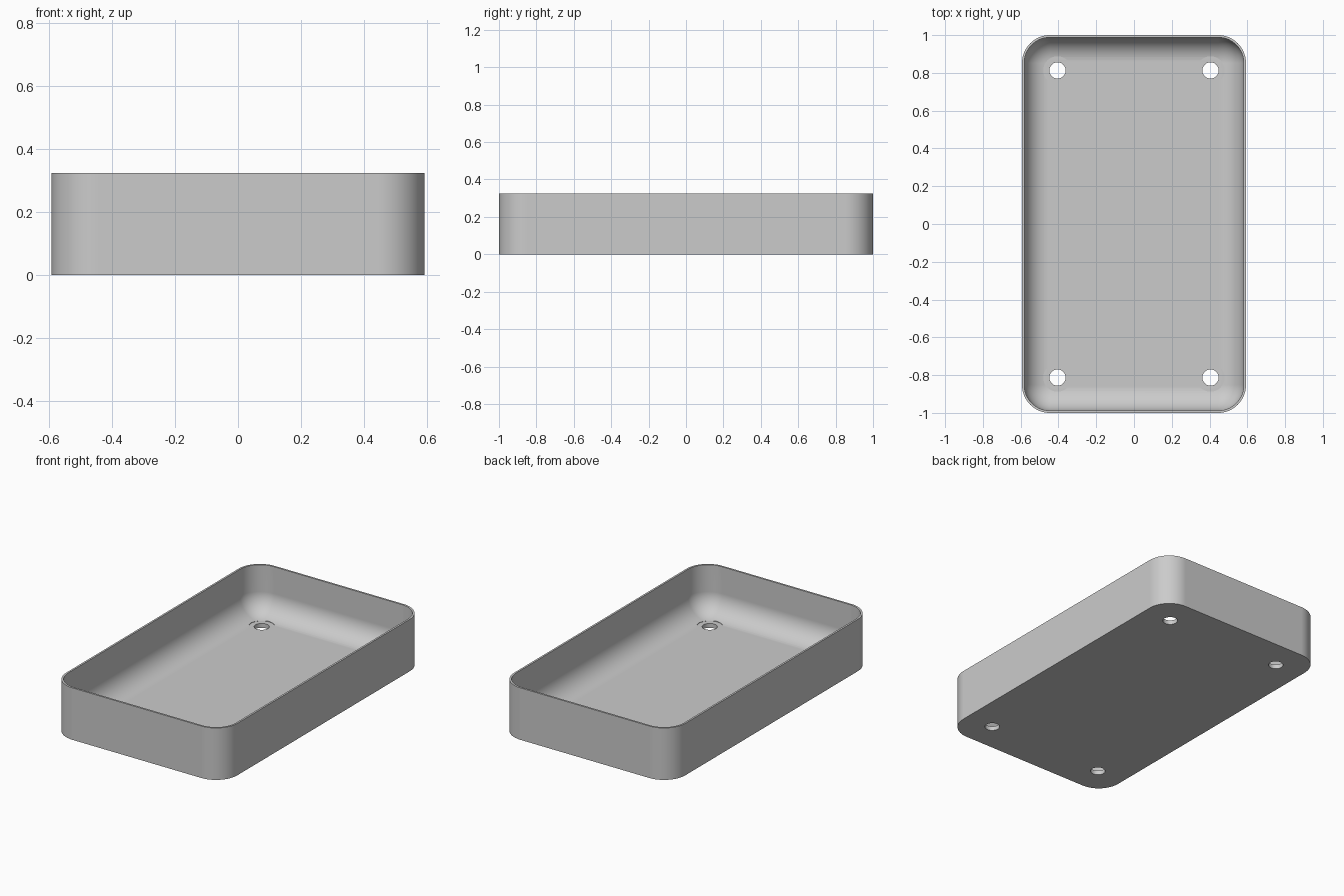
import bpy
import bmesh
from math import cos, sin, pi, radians

# Remove the default cube
cube = bpy.data.objects.get("Cube")
if cube:
    bpy.data.objects.remove(cube, do_unlink=True)

HALF_X, HALF_Y, HEIGHT = 0.593, 1.0, 0.325
CORNER = 0.148      # outer corner radius
WALL = 0.012        # wall thickness
FLOOR = 0.027       # floor thickness
FILLET = 0.13       # inner floor fillet radius
STEPS = 16

# Plain grey material
grey = bpy.data.materials.new("light grey")
grey.use_nodes = True
colour = (0.6, 0.6, 0.6, 1)
grey.diffuse_color = colour
grey.node_tree.nodes["Principled BSDF"].inputs["Base Color"].default_value = colour


def rounded_ring(bm, inset, z):
    """Ring of vertices around a rounded rectangle, moved inwards by inset."""
    r = CORNER - inset
    ring = []
    for k, (sx, sy) in enumerate([(1, 1), (-1, 1), (-1, -1), (1, -1)]):
        for i in range(STEPS + 1):
            a = (k + i / STEPS) * pi / 2
            ring.append(bm.verts.new((sx * (HALF_X - CORNER) + r * cos(a),
                                      sy * (HALF_Y - CORNER) + r * sin(a), z)))
    return ring


def cylinder(name, radius, x, y, bottom, top):
    bpy.ops.mesh.primitive_cylinder_add(vertices=48, radius=radius, depth=top - bottom,
                                        location=(x, y, (bottom + top) / 2))
    obj = bpy.context.object
    obj.name = name
    obj.hide_render = True
    return obj


# Wall section: outside bottom, outside rim, inside rim, then fillet to the floor
section = [(0, 0), (0, HEIGHT), (WALL, HEIGHT)]
for i in range(STEPS + 1):
    a = i / STEPS * pi / 2
    section.append((WALL + FILLET * (1 - cos(a)), FLOOR + FILLET * (1 - sin(a))))

# Tray body
bm = bmesh.new()
rings = [rounded_ring(bm, inset, z) for inset, z in section]
for low, high in zip(rings, rings[1:]):
    for i in range(len(low)):
        j = (i + 1) % len(low)
        bm.faces.new((low[i], low[j], high[j], high[i]))
bm.faces.new(rings[0][::-1])
bm.faces.new(rings[-1])
bmesh.ops.recalc_face_normals(bm, faces=bm.faces)
mesh = bpy.data.meshes.new("tray")
bm.to_mesh(mesh)
bm.free()
mesh.materials.append(grey)
tray = bpy.data.objects.new("tray", mesh)
bpy.context.collection.objects.link(tray)

# Screw holes, each with a flat seat cut into the fillet
cutters = []
for x in (-0.405, 0.405):
    for y in (-0.813, 0.813):
        cutters.append(cylinder("seat_cutter", 0.075, x, y, FLOOR + 0.0003, 0.2))
        cutters.append(cylinder("hole_cutter", 0.043, x, y, -0.1, 0.1))

bpy.ops.object.select_all(action='DESELECT')
bpy.context.view_layer.objects.active = tray
tray.select_set(True)
for cutter in cutters:
    mod = tray.modifiers.new("cut", 'BOOLEAN')
    mod.operation = 'DIFFERENCE'
    mod.solver = 'EXACT'
    mod.object = cutter
    bpy.ops.object.modifier_apply(modifier=mod.name)
    bpy.data.objects.remove(cutter, do_unlink=True)

# Smooth shading with sharp rims and flat floor
bpy.ops.object.shade_smooth_by_angle(angle=radians(30))
weighted = tray.modifiers.new("weighted_normals", 'WEIGHTED_NORMAL')
weighted.keep_sharp = True
